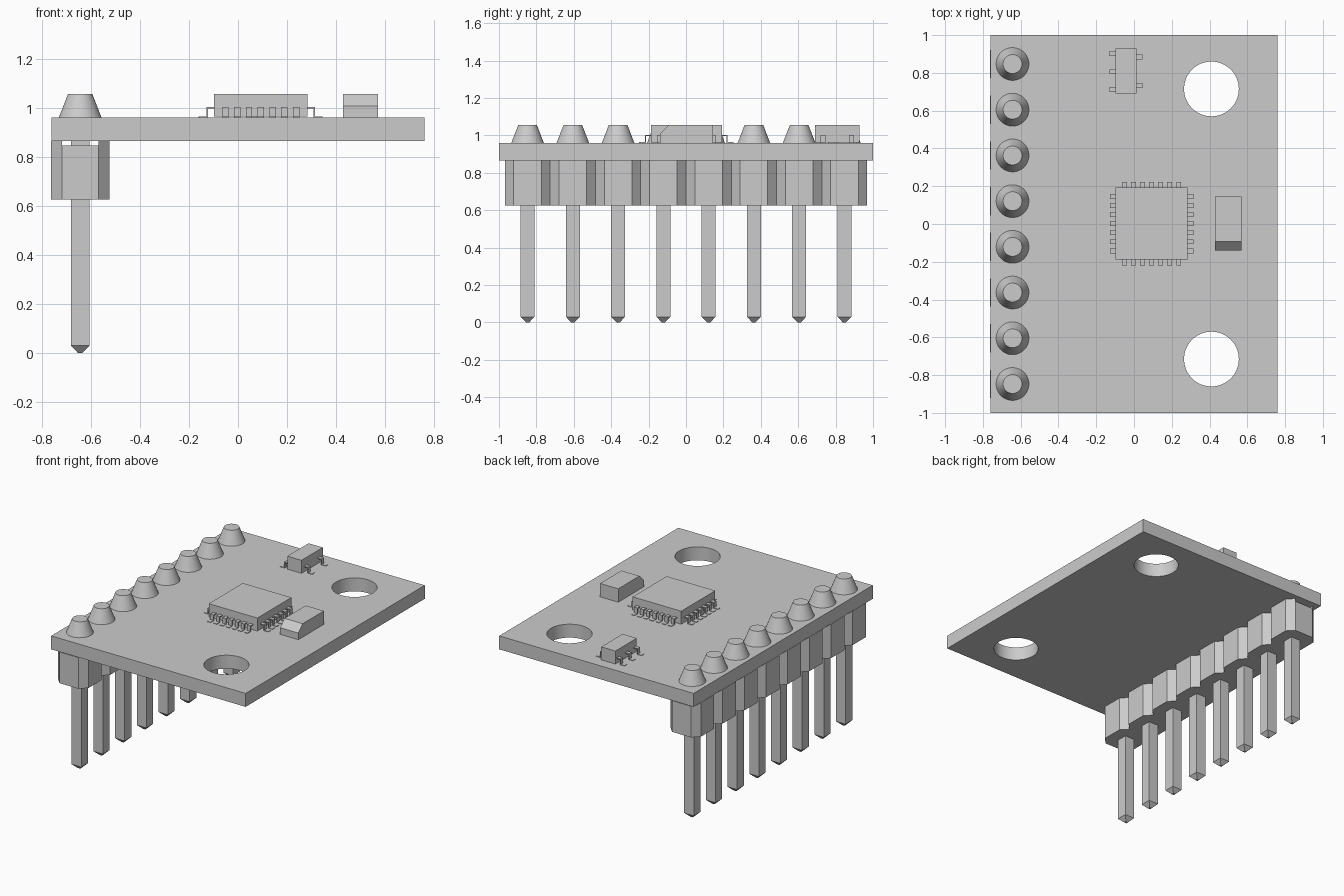
import bpy, bmesh, math
from mathutils import Vector

cube = bpy.data.objects.get("Cube")
if cube:
    bpy.data.objects.remove(cube, do_unlink=True)

GREY = 0.6
mat = bpy.data.materials.new("plain grey")
mat.use_nodes = True
mat.diffuse_color = (GREY, GREY, GREY, 1)
mat.node_tree.nodes["Principled BSDF"].inputs["Base Color"].default_value = (GREY, GREY, GREY, 1)

BOARD_LOW, BOARD_TOP, PART_TOP = 0.865, 0.96, 1.055
PITCH, ROW_X = 0.242, -0.643
PIN_Y = [(i - 3.5) * PITCH for i in range(8)]


def finish(name, bm, smooth=False):
    bmesh.ops.recalc_face_normals(bm, faces=bm.faces)
    mesh = bpy.data.meshes.new(name)
    bm.to_mesh(mesh)
    bm.free()
    mesh.materials.append(mat)
    obj = bpy.data.objects.new(name, mesh)
    bpy.context.collection.objects.link(obj)
    if smooth:
        bpy.ops.object.select_all(action='DESELECT')
        obj.select_set(True)
        bpy.context.view_layer.objects.active = obj
        bpy.ops.object.shade_smooth_by_angle(angle=math.radians(30))
    return obj


def extrude(bm, points, offset):
    """Solid from a closed 3D outline pushed along offset."""
    face = bm.faces.new([bm.verts.new(p) for p in points])
    ext = bmesh.ops.extrude_face_region(bm, geom=[face], use_keep_orig=True)["geom"]
    verts = [v for v in ext if isinstance(v, bmesh.types.BMVert)]
    bmesh.ops.translate(bm, verts=verts, vec=Vector(offset))


def box(bm, x0, x1, y0, y1, z0, z1):
    extrude(bm, [(x0, y0, z0), (x1, y0, z0), (x1, y1, z0), (x0, y1, z0)], (0, 0, z1 - z0))


def frustum(bm, x, y, z0, z1, r0, r1, sides):
    """Tapered prism whose r0 and r1 are corner radii."""
    turn = math.pi / sides
    rings = []
    for z, r in ((z0, r0), (z1, r1)):
        rings.append([bm.verts.new((x + r * math.cos(turn * (2 * i + 1)),
                                    y + r * math.sin(turn * (2 * i + 1)), z))
                      for i in range(sides)])
    low, high = rings
    bm.faces.new(low)
    bm.faces.new(high)
    for i in range(sides):
        j = (i + 1) % sides
        bm.faces.new((low[i], low[j], high[j], high[i]))


# Circuit board with two mounting holes
bm = bmesh.new()


def loop(points):
    verts = [bm.verts.new((x, y, BOARD_LOW)) for x, y in points]
    return [bm.edges.new((verts[i - 1], verts[i])) for i in range(len(verts))]


edges = loop([(-0.76, -1), (0.76, -1), (0.76, 1), (-0.76, 1)])
for cy in (-0.715, 0.715):
    angles = [2 * math.pi * i / 48 for i in range(48)]
    edges += loop([(0.41 + 0.145 * math.cos(a), cy + 0.145 * math.sin(a)) for a in angles])
bmesh.ops.triangle_fill(bm, use_beauty=True, edges=edges, normal=(0, 0, 1))
ext = bmesh.ops.extrude_face_region(bm, geom=bm.faces[:], use_keep_orig=True)["geom"]
bmesh.ops.translate(bm, verts=[v for v in ext if isinstance(v, bmesh.types.BMVert)],
                    vec=(0, 0, BOARD_TOP - BOARD_LOW))
finish("circuit_board", bm, True)

# Header strip: a notched outline with raised rails on both sides
HALF, FLAT = 0.119, 0.074
bm = bmesh.new()
right = []
for y in PIN_Y:
    right += [(FLAT, y - PITCH / 2), (HALF, y - FLAT), (HALF, y + FLAT)]
right.append((FLAT, PIN_Y[-1] + PITCH / 2))
outline = right + [(-x, y) for x, y in reversed(right)]
RAIL_LOW, HEADER_LOW = 0.845, 0.625
extrude(bm, [(ROW_X + x, y, HEADER_LOW) for x, y in outline], (0, 0, RAIL_LOW - HEADER_LOW))
for y in PIN_Y:
    for s in (-1, 1):
        rail = [(FLAT, -PITCH / 2), (HALF, -FLAT), (HALF, FLAT), (FLAT, PITCH / 2)]
        extrude(bm, [(ROW_X + s * x, y + dy, RAIL_LOW) for x, dy in rail],
                (0, 0, BOARD_LOW - RAIL_LOW))
finish("pin_header", bm)

# Square pins with pointed tips, and solder cones above them
CORNER = 0.0375 * math.sqrt(2)
for n, y in enumerate(PIN_Y, 1):
    bm = bmesh.new()
    frustum(bm, ROW_X, y, 0.03, BOARD_TOP, CORNER, CORNER, 4)
    frustum(bm, ROW_X, y, 0, 0.03, 0.012, CORNER, 4)
    finish(f"pin_{n}", bm)
    bm = bmesh.new()
    frustum(bm, ROW_X, y, BOARD_TOP, PART_TOP, 0.087, 0.05, 40)
    finish(f"solder_cone_{n}", bm, True)

# Bent leads: a thin strip leaving the body, dropping down, and ending in a foot
PROFILE = [(-0.01, 1.003), (0.031, 1.003), (0.031, 0.964), (0.062, 0.964),
           (0.062, 0.958), (0.025, 0.958), (0.025, 0.996), (-0.01, 0.996)]


def lead(bm, start, direction, width=0.026):
    out = Vector(direction)
    side = Vector((-out.y, out.x, 0)) * width
    base = Vector((start[0], start[1], 0)) - side / 2
    extrude(bm, [base + out * d + Vector((0, 0, z)) for d, z in PROFILE], side)


# Square chip with seven leads on each side
CX, CY, CH = 0.093, 0.002, 0.19
bm = bmesh.new()
box(bm, CX - CH, CX + CH, CY - CH, CY + CH, 0.963, PART_TOP)
finish("chip_body", bm)
bm = bmesh.new()
for i in range(-3, 4):
    t = i * 0.048
    for s in (-1, 1):
        lead(bm, (CX + s * CH, CY + t), (s, 0, 0))
        lead(bm, (CX + t, CY + s * CH), (0, s, 0))
finish("chip_leads", bm)

# Small regulator with three leads on one side and two on the other
bm = bmesh.new()
box(bm, -0.098, 0.013, 0.69, 0.928, 0.963, PART_TOP)
finish("regulator_body", bm)
bm = bmesh.new()
for y in (0.711, 0.806, 0.902):
    lead(bm, (-0.098, y), (-1, 0, 0))
for y in (0.733, 0.885):
    lead(bm, (0.013, y), (1, 0, 0))
finish("regulator_leads", bm)

# Capacitor with one bevelled top edge
bm = bmesh.new()
profile = [(-0.14, BOARD_TOP), (0.145, BOARD_TOP), (0.145, PART_TOP),
           (-0.092, PART_TOP), (-0.14, 1.007)]
extrude(bm, [(0.428, y, z) for y, z in profile], (0.142, 0, 0))
finish("capacitor", bm)
